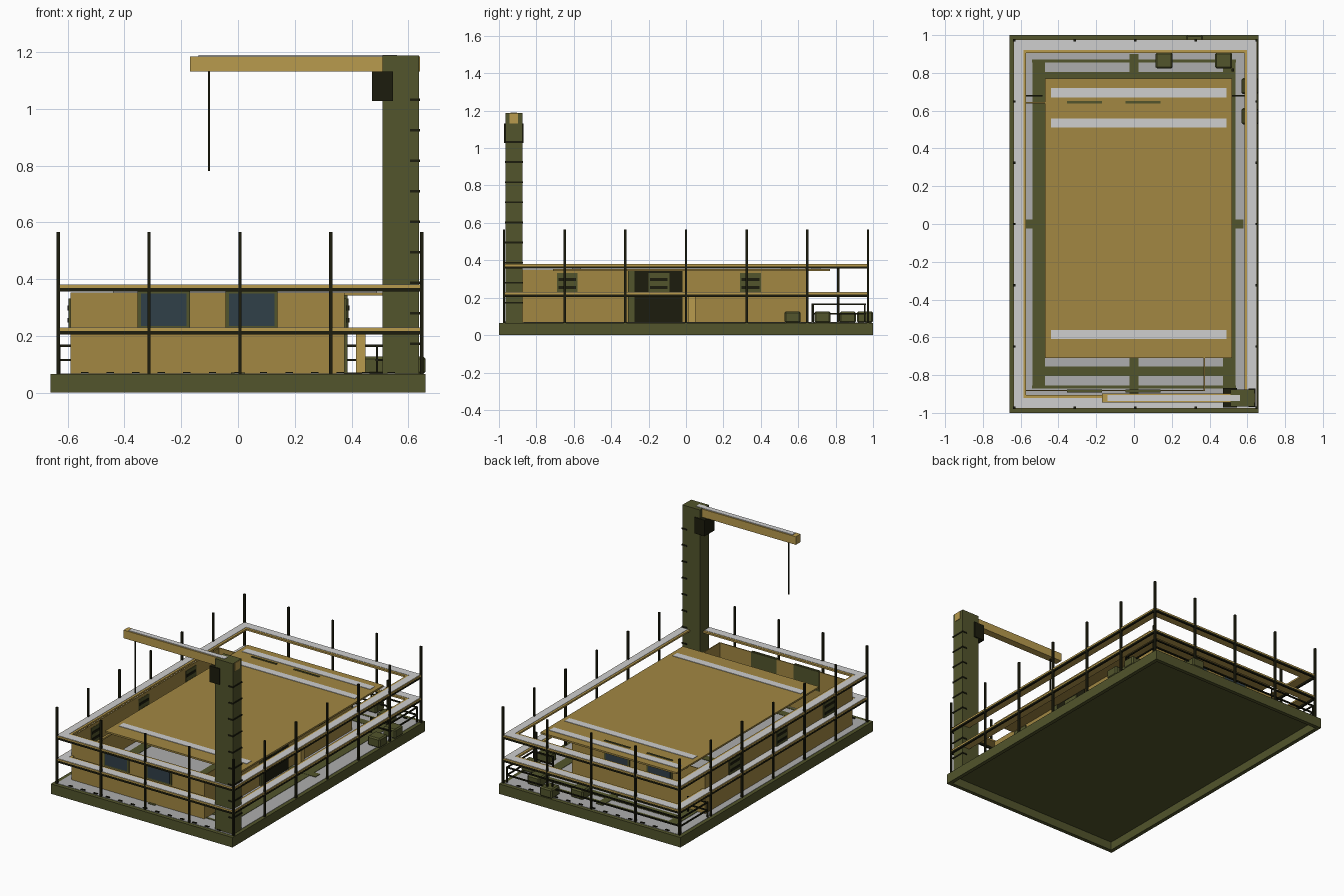
import bpy
import bmesh
from mathutils import Vector

if "Cube" in bpy.data.objects:
    bpy.data.objects.remove(bpy.data.objects["Cube"])


def material(name, r, g, b):
    m = bpy.data.materials.new(name)
    m.use_nodes = True
    m.diffuse_color = (r, g, b, 1)
    m.node_tree.nodes["Principled BSDF"].inputs["Base Color"].default_value = (r, g, b, 1)
    return m


TAN = material("tan_paint", 0.48, 0.325, 0.075)
WALL = material("wall_tan", 0.36, 0.245, 0.055)
OLIVE = material("olive_paint", 0.084, 0.089, 0.025)
DARK = material("dark_iron", 0.012, 0.012, 0.004)
PALE = material("pale_grey", 0.62, 0.62, 0.62)
GREY = material("floor_grey", 0.42, 0.42, 0.42)
GLASS = material("window_glass", 0.03, 0.05, 0.065)


def boxes(name, mat, spans, bevel=0):
    """One object made of boxes, each given as (x0, x1, y0, y1, z0, z1)."""
    bm = bmesh.new()
    for x0, x1, y0, y1, z0, z1 in spans:
        vs = bmesh.ops.create_cube(bm, size=1)["verts"]
        bmesh.ops.scale(bm, vec=Vector((x1 - x0, y1 - y0, z1 - z0)), verts=vs)
        bmesh.ops.translate(bm, vec=Vector((x0 + x1, y0 + y1, z0 + z1)) / 2, verts=vs)
    me = bpy.data.meshes.new(name)
    bm.to_mesh(me)
    bm.free()
    me.materials.append(mat)
    ob = bpy.data.objects.new(name, me)
    bpy.context.collection.objects.link(ob)
    if bevel:
        mod = ob.modifiers.new("soft_edges", "BEVEL")
        mod.width = bevel
        mod.segments = 1
    return ob


def ring(x, y, inner_x, inner_y, z0, z1, cx=0):
    """Four boxes forming a rectangular frame centred on cx."""
    return [(cx - x, cx + x, -y, -inner_y, z0, z1), (cx - x, cx + x, inner_y, y, z0, z1),
            (cx - x, cx - inner_x, -inner_y, inner_y, z0, z1),
            (cx + inner_x, cx + x, -inner_y, inner_y, z0, z1)]


FLOOR = 0.065
RAIL_X = 0.007

# Hollow platform: rim and deck, with floor plating and painted beams
boxes("platform_rim", OLIVE, ring(0.66, 1, 0.635, 0.975, 0, FLOOR))
boxes("platform_deck", OLIVE, [(-0.635, 0.635, -0.975, 0.975, 0.055, FLOOR)])
boxes("floor_plate", GREY, [(-0.635, 0.635, -0.975, 0.975, FLOOR, 0.067)])
beams = []
for s in (-1, 1):
    beams.append((s * 0.505 - 0.033, s * 0.505 + 0.033, -0.87, 0.87, FLOOR, 0.069))
    beams.append((-0.47, 0.47, s * 0.78 - 0.025, s * 0.78 + 0.025, FLOOR, 0.069))
    beams.append((-0.54, 0.54, s * 0.862 - 0.008, s * 0.862 + 0.008, FLOOR, 0.069))
beams.append((-0.025, 0.025, -0.9, 0.9, FLOOR, 0.07))
beams.append((-0.58, 0.58, -0.025, 0.025, FLOOR, 0.07))
boxes("floor_beams", OLIVE, beams)
cleats = []
for i in range(-6, 7):
    cleats += [(i * 0.09 - 0.013, i * 0.09 + 0.013, s * 0.965 - 0.006, s * 0.965 + 0.006,
                FLOOR, 0.072) for s in (-1, 1)]
boxes("floor_cleats", DARK, cleats)

# Perimeter posts
spots = {(x * 0.3205, s * 0.973) for x in range(-2, 3) for s in (-1, 1)}
spots |= {(s * 0.641, y * 0.3243) for y in range(-2, 3) for s in (-1, 1)}
boxes("perimeter_posts", DARK,
      [(RAIL_X + x - 0.006, RAIL_X + x + 0.006, y - 0.006, y + 0.006, FLOOR, 0.565)
       for x, y in sorted(spots)])

# Two levels of plank walkway rails on dark bearers
for level, z in (("lower", 0.205), ("upper", 0.356)):
    boxes(level + "_bearer", DARK, ring(0.646, 0.978, 0.634, 0.966, z, z + 0.012, RAIL_X))
    boxes(level + "_plank", TAN, ring(0.645, 0.976, 0.578, 0.905, z + 0.012, z + 0.023, RAIL_X))
    boxes(level + "_plank_top", PALE, ring(0.641, 0.973, 0.592, 0.92, z + 0.023, z + 0.025, RAIL_X))

# Thin-walled building shell
X0, X1, Y0, Y1, TOP = -0.59, 0.375, -0.885, 0.645, 0.352
T = 0.006
boxes("front_and_back_walls", WALL, [(X0, X1, Y0, Y0 + T, FLOOR, TOP),
                                     (X0, X1, Y1 - T, Y1, FLOOR, TOP)])
boxes("side_walls", WALL, [(X0, X0 + T, Y0 + T, Y1 - T, FLOOR, TOP),
                           (X1 - T, X1, Y0 + T, Y1 - T, FLOOR, TOP)])

# Roof panel, set off to one side as a porch cover, with pale battens
boxes("roof_panel", WALL, [(-0.47, 0.52, -0.71, 0.77, 0.342, 0.353)])
boxes("roof_battens", PALE,
      [(-0.44, 0.49, y - 0.024, y + 0.024, 0.353, 0.356) for y in (0.695, 0.535, -0.585)])

# Glazed windows in the front and back walls
frames, panes = [], []
for x in (-0.262, 0.048):
    for y, out in ((Y0, -1), (Y1, 1)):
        frames.append((x - 0.092, x + 0.092, y - 0.006, y + 0.006, 0.225, 0.357))
        yg = y + out * 0.006
        panes.append((x - 0.08, x + 0.08, yg - 0.002, yg + 0.002, 0.234, 0.35))
    frames.append((x - 0.092, x + 0.092, Y0 + T - 0.002, Y0 + T + 0.004, 0.225, 0.354))
boxes("window_frames", OLIVE, frames)
boxes("window_panes", GLASS, panes)

# Louvred vents in the side walls and the door
vents, slats = [], []
sites = [(x, y) for x in (X0, X1) for y in (-0.635, 0.345)] + [(X0, -0.145), (X1 + 0.006, -0.145)]
for x, y in sites:
    vents.append((x - 0.008, x + 0.008, y - 0.056, y + 0.056, 0.228, 0.332))
    for z in (0.255, 0.298):
        slats.append((x - 0.011, x + 0.011, y - 0.047, y + 0.047, z - 0.008, z + 0.008))
boxes("side_vents", OLIVE, vents)
boxes("vent_slats", DARK, slats)

# Doorway with jamb and a half-height porch post
boxes("doorway", DARK, [(X1, X1 + 0.006, -0.275, -0.02, 0.067, 0.342)])
boxes("door_jamb", OLIVE, [(X1, X1 + 0.01, -0.31, -0.275, 0.067, 0.342)])
boxes("porch_post", TAN, [(0.415, 0.45, 0.01, 0.05, FLOOR, 0.21)])

# Low pipe railing round the back deck
pipes = []
for z in (0.115, 0.165):
    pipes.append((-0.635, 0.635, 0.953, 0.962, z - 0.004, z + 0.004))
    for s in (-1, 1):
        pipes.append((s * 0.63 - 0.004, s * 0.63 + 0.004, 0.67, 0.96, z - 0.004, z + 0.004))
        pipes.append((s * 0.56 - 0.075, s * 0.56 + 0.075, 0.676, 0.684, z - 0.004, z + 0.004))
for s in (-1, 1):
    for x, y in ((0.63, 0.675), (0.63, 0.957), (0.49, 0.68), (0.3, 0.957)):
        pipes.append((s * x - 0.004, s * x + 0.004, y - 0.004, y + 0.004, FLOOR, 0.169))
boxes("deck_railing", DARK, pipes)
boxes("deck_post", DARK, [(0.515, 0.53, 0.807, 0.822, FLOOR, 0.37)])

# Storage crates
crates = [(0.16, 0.865), (0.475, 0.865), (0.32, 0.957), (0.615, 0.57), (0.615, 0.73)]
boxes("storage_crates", OLIVE,
      [(x - 0.045, x + 0.045, y - 0.043, y + 0.043, FLOOR, 0.127) for x, y in crates], 0.008)

# Corner crane: mast, ladder rungs, winch, jib and cable
boxes("crane_mast", OLIVE, [(0.51, 0.638, -0.965, -0.875, FLOOR, 1.187)])
boxes("ladder_rungs", DARK,
      [(0.606, 0.642, -0.969, -0.871, 0.168 + i * 0.1075, 0.177 + i * 0.1075) for i in range(9)])
boxes("crane_winch", DARK, [(0.472, 0.546, -0.972, -0.868, 1.027, 1.132)])
boxes("crane_jib", TAN, [(-0.17, 0.641, -0.945, -0.897, 1.132, 1.185)])
boxes("jib_top", PALE, [(-0.14, 0.56, -0.938, -0.904, 1.185, 1.189)])
boxes("crane_cable", DARK, [(-0.105, -0.099, -0.924, -0.918, 0.78, 1.132)])
